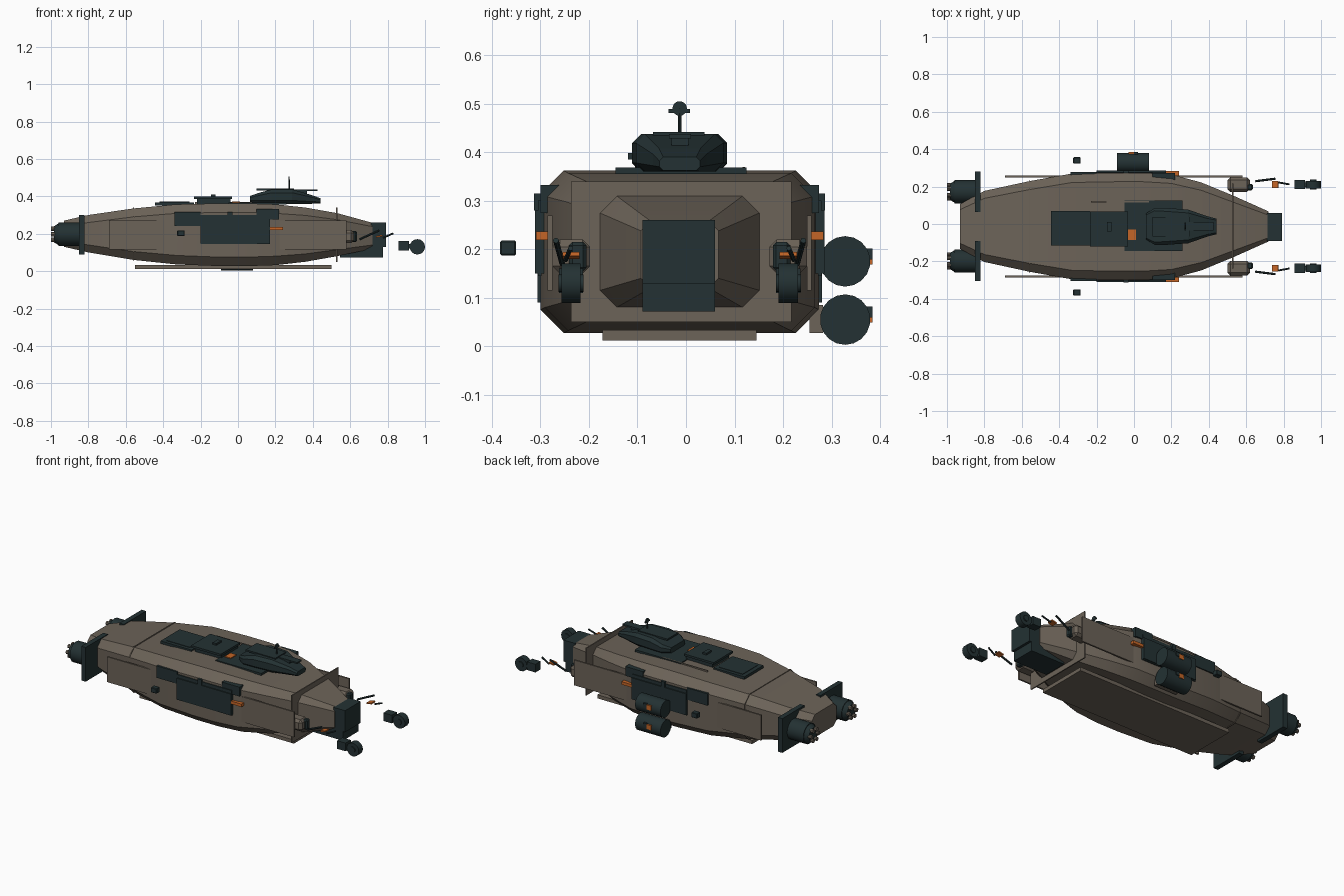
import bpy, bmesh, math
from mathutils import Matrix, Vector

if "Cube" in bpy.data.objects:
    bpy.data.objects.remove(bpy.data.objects["Cube"], do_unlink=True)

MID = -0.013  # y of the hull's centre plane


def material(name, rgb):
    m = bpy.data.materials.new(name)
    m.use_nodes = True
    m.diffuse_color = (*rgb, 1)
    bsdf = m.node_tree.nodes["Principled BSDF"]
    bsdf.inputs["Base Color"].default_value = (*rgb, 1)
    bsdf.inputs["Roughness"].default_value = 0.7
    return m


HULL = material("warm grey hull", (0.15, 0.125, 0.098))
DARK = material("dark teal metal", (0.017, 0.031, 0.033))
ORANGE = material("orange marking", (0.55, 0.13, 0.02))


def finish(name, bm, mat, smooth=False):
    bmesh.ops.recalc_face_normals(bm, faces=bm.faces)
    me = bpy.data.meshes.new(name)
    bm.to_mesh(me)
    bm.free()
    me.materials.append(mat)
    ob = bpy.data.objects.new(name, me)
    bpy.context.collection.objects.link(ob)
    if smooth:
        bpy.ops.object.select_all(action="DESELECT")
        ob.select_set(True)
        bpy.context.view_layer.objects.active = ob
        bpy.ops.object.shade_smooth_by_angle(angle=math.radians(25))
    return ob


def box(name, x, y, z, mat=DARK, bevel=0.0):
    """Box from (low, high) ranges on each axis."""
    bm = bmesh.new()
    bmesh.ops.create_cube(bm, size=1)
    for v in bm.verts:
        v.co = [(lo + hi) / 2 + c * (hi - lo) for (lo, hi), c in zip((x, y, z), v.co)]
    if bevel:
        bmesh.ops.bevel(bm, geom=bm.edges[:], offset=bevel, segments=1, affect="EDGES")
    return finish(name, bm, mat)


def rod(name, a, b, r1, r2=None, mat=DARK, sides=16):
    """Cylinder or cone between two points."""
    a, b = Vector(a), Vector(b)
    turn = (b - a).to_track_quat("Z", "Y").to_matrix().to_4x4()
    bm = bmesh.new()
    bmesh.ops.create_cone(bm, cap_ends=True, segments=sides, radius1=r1,
                          radius2=r1 if r2 is None else r2, depth=(b - a).length,
                          matrix=Matrix.Translation((a + b) / 2) @ turn)
    return finish(name, bm, mat, True)


def loft(name, sections, mat, smooth=False):
    """Chamfered rectangles (x, half width, low z, high z, chamfer) joined along x."""
    bm = bmesh.new()
    rings = []
    for x, w, lo, hi, c in sections:
        pts = [(w, lo + c), (w, hi - c), (w - c, hi), (c - w, hi),
               (-w, hi - c), (-w, lo + c), (c - w, lo), (w - c, lo)]
        rings.append([bm.verts.new((x, MID + y, z)) for y, z in pts])
    for p, q in zip(rings, rings[1:]):
        for i in range(8):
            j = (i + 1) % 8
            bm.faces.new((p[i], p[j], q[j], q[i]))
    bm.faces.new(rings[0])
    bm.faces.new(rings[-1])
    return finish(name, bm, mat, smooth)


def out(side, near, far):
    """y range at given distances from the centre plane on one side."""
    return tuple(sorted((MID + side * near, MID + side * far)))


# Main hull
loft("hull", [
    (-0.93, 0.12, 0.13, 0.27, 0.03), (-0.80, 0.19, 0.10, 0.30, 0.04),
    (-0.56, 0.242, 0.06, 0.335, 0.045), (-0.33, 0.283, 0.036, 0.357, 0.048),
    (-0.10, 0.287, 0.027, 0.362, 0.048), (0.05, 0.287, 0.027, 0.362, 0.048),
    (0.20, 0.278, 0.032, 0.357, 0.048), (0.36, 0.235, 0.05, 0.34, 0.042),
    (0.53, 0.165, 0.08, 0.31, 0.035), (0.72, 0.08, 0.12, 0.258, 0.02)], HULL, True)
loft("rear_seam_band", [(x, 0.246, 0.056, 0.339, 0.046) for x in (-0.562, -0.556)], HULL)
box("forward_bulkhead", (0.525, 0.532), (-0.237, 0.217), (0.05, 0.34), HULL)
box("belly_plate", (-0.55, 0.5), (-0.172, 0.145), (0.012, 0.034), HULL)

# Nose
box("nose_plate", (0.71, 0.79), (-0.09, 0.06), (0.128, 0.26))
box("chin_box", (0.545, 0.775), (-0.09, 0.06), (0.072, 0.128))

# Parts repeated on both sides
for s, tag in ((-1, "right"), (1, "left")):
    # Thin side armour and fairings
    box(f"side_skirt_{tag}", (-0.69, 0.58), out(s, 0.262, 0.272), (0.115, 0.27), HULL)
    box(f"sensor_fairing_{tag}", (0.5, 0.62), out(s, 0.185, 0.262), (0.15, 0.22), HULL, 0.015)
    box(f"sensor_mount_{tag}", (0.57, 0.635), out(s, 0.192, 0.228), (0.155, 0.215), DARK, 0.007)

    # Side panels
    box(f"main_side_panel_{tag}", (-0.2, 0.17), out(s, 0.275, 0.298), (0.15, 0.28))
    box(f"panel_lip_{tag}", (-0.2, 0.17), out(s, 0.285, 0.292), (0.145, 0.3), DARK) \
        .scale = (1, 1, 1)
    box(f"rear_side_panel_{tag}", (-0.34, -0.2), out(s, 0.27, 0.291), (0.242, 0.315))
    box(f"forward_side_panel_{tag}", (0.1, 0.22), out(s, 0.245, 0.287), (0.275, 0.332))
    box(f"side_latch_{tag}", (-0.055, -0.03), out(s, 0.28, 0.3), (0.28, 0.315))
    box(f"side_marking_{tag}", (0.17, 0.24), out(s, 0.272, 0.296), (0.219, 0.237), ORANGE)
    box(f"side_sensor_{tag}", (-0.325, -0.285), out(s, 0.337, 0.37), (0.187, 0.218), DARK, 0.003)

    # Rear engine: plate, body, taper and nozzle cluster
    yc = MID + s * 0.185
    box(f"engine_plate_{tag}", (-0.85, -0.82), out(s, 0.078, 0.293), (0.09, 0.3))
    rod(f"engine_body_{tag}", (-0.84, yc, 0.197), (-0.96, yc, 0.197), 0.062)
    rod(f"engine_taper_{tag}", (-0.96, yc, 0.197), (-0.985, yc, 0.197), 0.058, 0.042)
    for k in range(6):
        a = k * math.pi / 3
        y, z = yc + 0.034 * math.cos(a), 0.197 + 0.034 * math.sin(a)
        rod(f"engine_nozzle_{tag}_{k + 1}", (-0.95, y, z), (-1.0, y, z), 0.012, None, HULL, 8)

    # Separate forward arm: struts, marking and end wheel
    yo = MID + s * 0.224
    rod(f"arm_strut_{tag}", (0.65, MID + s * 0.242, 0.17),
        (0.755, MID + s * 0.255, 0.218), 0.006, None, DARK, 8)
    rod(f"arm_link_{tag}", (0.775, MID + s * 0.235, 0.178),
        (0.83, MID + s * 0.225, 0.202), 0.005, None, DARK, 8)
    clip = box(f"arm_marking_{tag}", (-0.017, 0.017), (-0.018, 0.018), (-0.004, 0.004), ORANGE)
    clip.location = (0.755, yo, 0.187)
    clip.rotation_euler.y = -0.2
    box(f"arm_block_{tag}", (0.857, 0.914), (yo - 0.025, yo + 0.025), (0.11, 0.16))
    rod(f"arm_wheel_{tag}", (0.959, yo - 0.02, 0.13), (0.959, yo + 0.02, 0.13), 0.041)
    rod(f"arm_hub_{tag}", (0.959, yo - 0.026, 0.13), (0.959, yo + 0.026, 0.13), 0.018)
    box(f"arm_axle_{tag}", (0.91, 0.94), (yo - 0.012, yo + 0.012), (0.12, 0.145))

# Twin storage drums on the left side
for n, z in (("upper", 0.175), ("lower", 0.055)):
    rod(f"{n}_drum", (-0.092, 0.328, z), (0.08, 0.328, z), 0.052, None, DARK, 18)
    box(f"{n}_drum_cap", (0.0, 0.022), (0.37, 0.384), (z + 0.004, z + 0.027))
    box(f"{n}_drum_marking", (-0.03, 0.0), (0.368, 0.384), (z - 0.006, z + 0.022), ORANGE)
box("drum_bracket", (-0.08, 0.07), (0.255, 0.282), (0.027, 0.085), HULL)

# Deck plates and hatches
box("turret_base_plate", (-0.05, 0.26), (-0.145, 0.125), (0.355, 0.368))
box("rear_hatch", (-0.445, -0.235), (-0.115, 0.07), (0.352, 0.368))
box("rear_hatch_inset", (-0.42, -0.26), (-0.095, 0.05), (0.367, 0.371))
box("middle_hatch_base", (-0.22, -0.04), (-0.105, 0.055), (0.355, 0.386))
box("middle_hatch", (-0.235, -0.033), (-0.12, 0.067), (0.385, 0.398))
box("hatch_handle", (-0.145, -0.12), (-0.04, 0.01), (0.396, 0.409))
box("deck_marking", (-0.031, 0.01), (-0.085, -0.03), (0.366, 0.373), ORANGE)
box("deck_rail", (-0.23, 0.08), (0.116, 0.122), (0.358, 0.369), HULL)

# Turret with roof plate and antenna
loft("turret", [
    (0.065, 0.07, 0.37, 0.402, 0.008), (0.11, 0.098, 0.363, 0.418, 0.014),
    (0.18, 0.098, 0.36, 0.437, 0.018), (0.29, 0.09, 0.36, 0.437, 0.018),
    (0.39, 0.055, 0.36, 0.408, 0.012), (0.44, 0.042, 0.362, 0.39, 0.008)], DARK)
box("turret_roof_plate", (0.1, 0.3), (-0.068, 0.038), (0.432, 0.442))
box("turret_sight_bar", (0.3, 0.425), (-0.035, 0.01), (0.428, 0.437))
box("turret_sight_post", (0.31, 0.37), (-0.03, 0.005), (0.4, 0.43))
rod("antenna_mast", (0.273, MID, 0.435), (0.273, MID, 0.49), 0.004, None, DARK, 8)
box("antenna_crossbar", (0.269, 0.277), (-0.036, 0.008), (0.481, 0.489))
rod("antenna_disc", (0.27, MID, 0.49), (0.276, MID, 0.49), 0.015)
